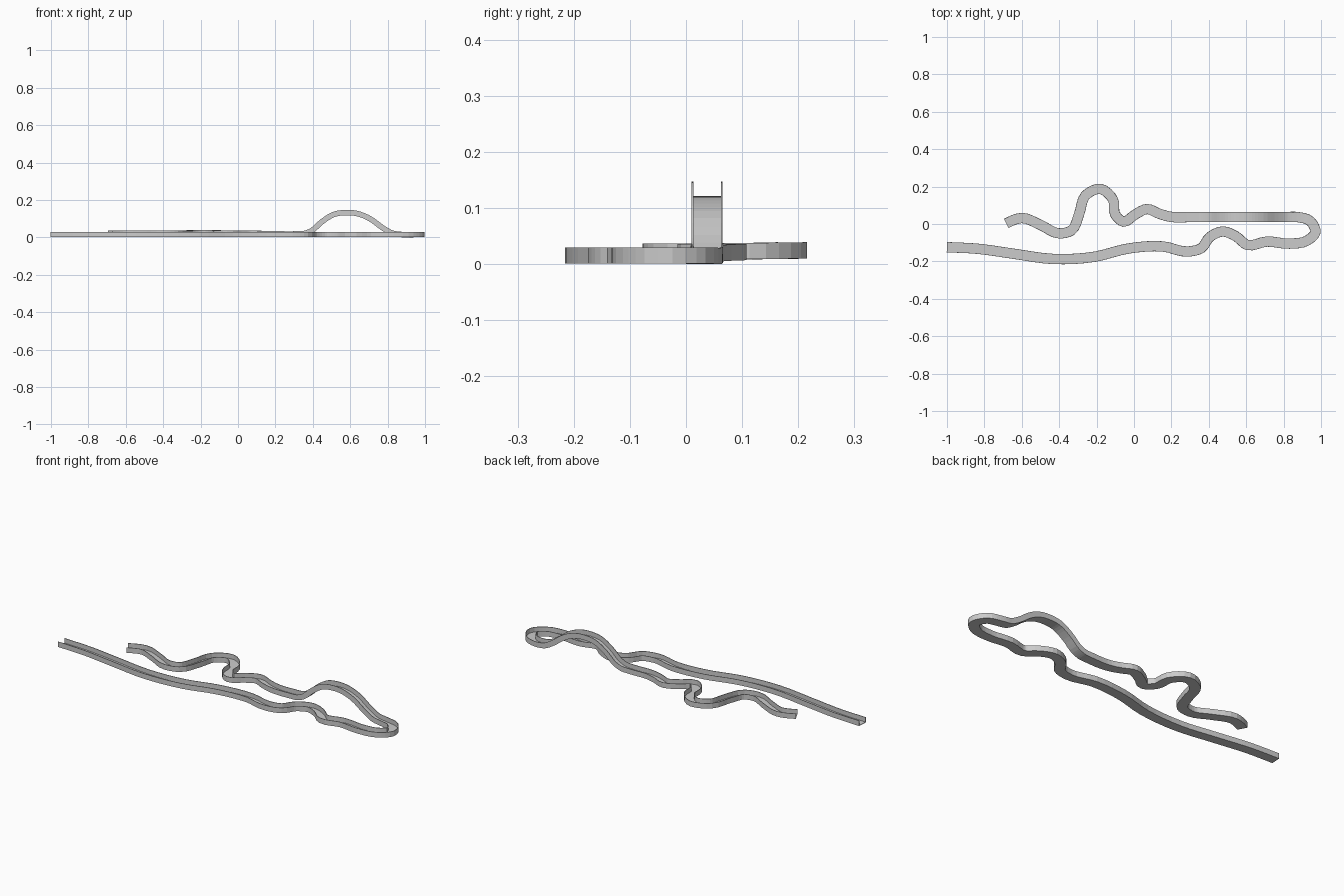
import bpy
import bmesh
from mathutils import Vector

if "Cube" in bpy.data.objects:
    bpy.data.objects.remove(bpy.data.objects["Cube"])

# Centre line of the track floor: x, y, z
PATH = [
    (-1, -.124, 0), (-.84, -.132, 0), (-.65, -.158, 0), (-.43, -.187, 0), (-.21, -.175, 0),
    (-.03, -.131, 0), (.155, -.12, 0), (.29, -.147, 0), (.36, -.129, 0),
    (.405, -.07, 0), (.475, -.04, 0), (.545, -.066, 0), (.605, -.112, 0),
    (.71, -.094, 0), (.83, -.105, 0), (.925, -.089, 0), (.97, -.045, 0),
    (.943, .015, 0), (.87, .0375, 0), (.82, .0375, .008), (.77, .0375, .035),
    (.69, .0375, .091), (.63, .0375, .113), (.575, .0375, .117), (.52, .0375, .109),
    (.46, .0375, .073), (.40, .0375, .022), (.36, .0375, .006), (.31, .0375, .003),
    (.19, .0395, .004), (.135, .055, .005), (.07, .08, .006), (.005, .05, .006), (-.055, .012, .006),
    (-.1, .05, .007), (-.112, .13, .008), (-.18, .188, .009), (-.26, .152, .008),
    (-.293, .055, .007), (-.335, -.035, .007), (-.40, -.05, .007),
    (-.5, -.005, .006), (-.6, .032, .006), (-.683, .003, .006),
]
HALF, HEIGHT, WALL, STEPS = .0275, .029, .003, 4

# U-shaped channel section: side, up
SECTION = [(-HALF, 0), (HALF, 0), (HALF, HEIGHT), (HALF - WALL, HEIGHT),
           (HALF - WALL, WALL), (-HALF + WALL, WALL),
           (-HALF + WALL, HEIGHT), (-HALF, HEIGHT)]


def smooth_path(pts, steps):
    """Chord-length cubic through the points; returns positions and tangents."""
    p = [Vector(q) for q in pts]
    n = len(p)
    d = [(p[i + 1] - p[i]).length for i in range(n - 1)]
    s = [(p[i + 1] - p[i]) / d[i] for i in range(n - 1)]
    m = [s[0]] + [(s[i - 1] * d[i] + s[i] * d[i - 1]) / (d[i] + d[i - 1])
                  for i in range(1, n - 1)]
    m.append(s[-1] * 1.5 - m[-1] * .5)
    out = []
    for i in range(n - 1):
        for k in range(steps + (i == n - 2)):
            t = k / steps
            a, b = p[i], p[i + 1]
            ma, mb = m[i] * d[i], m[i + 1] * d[i]
            pos = (a * (2*t**3 - 3*t**2 + 1) + ma * (t**3 - 2*t**2 + t)
                   + b * (3*t**2 - 2*t**3) + mb * (t**3 - t**2))
            tan = (a * (6*t*t - 6*t) + ma * (3*t*t - 4*t + 1)
                   + b * (6*t - 6*t*t) + mb * (3*t*t - 2*t))
            out.append((pos, tan.normalized()))
    return out


# Sweep the channel along the path, keeping it unbanked
bm = bmesh.new()
rings = []
for pos, tan in smooth_path(PATH, STEPS):
    side = tan.cross(Vector((0, 0, 1))).normalized()
    up = side.cross(tan)
    rings.append([bm.verts.new(pos + side * u + up * v) for u, v in SECTION])
n = len(SECTION)
for a, b in zip(rings, rings[1:]):
    for i in range(n):
        j = (i + 1) % n
        bm.faces.new((a[i], a[j], b[j], b[i]))

# End caps on floor and walls
for r in (rings[0], rings[-1]):
    for quad in ((0, 1, 4, 5), (1, 2, 3, 4), (0, 5, 6, 7)):
        bm.faces.new([r[i] for i in quad])
bmesh.ops.recalc_face_normals(bm, faces=bm.faces)

mesh = bpy.data.meshes.new("track_channel")
bm.to_mesh(mesh)
bm.free()
track = bpy.data.objects.new("track_channel", mesh)
bpy.context.collection.objects.link(track)

# Rest the track on the ground
low = min(v.co.z for v in mesh.vertices)
for v in mesh.vertices:
    v.co.z -= low
